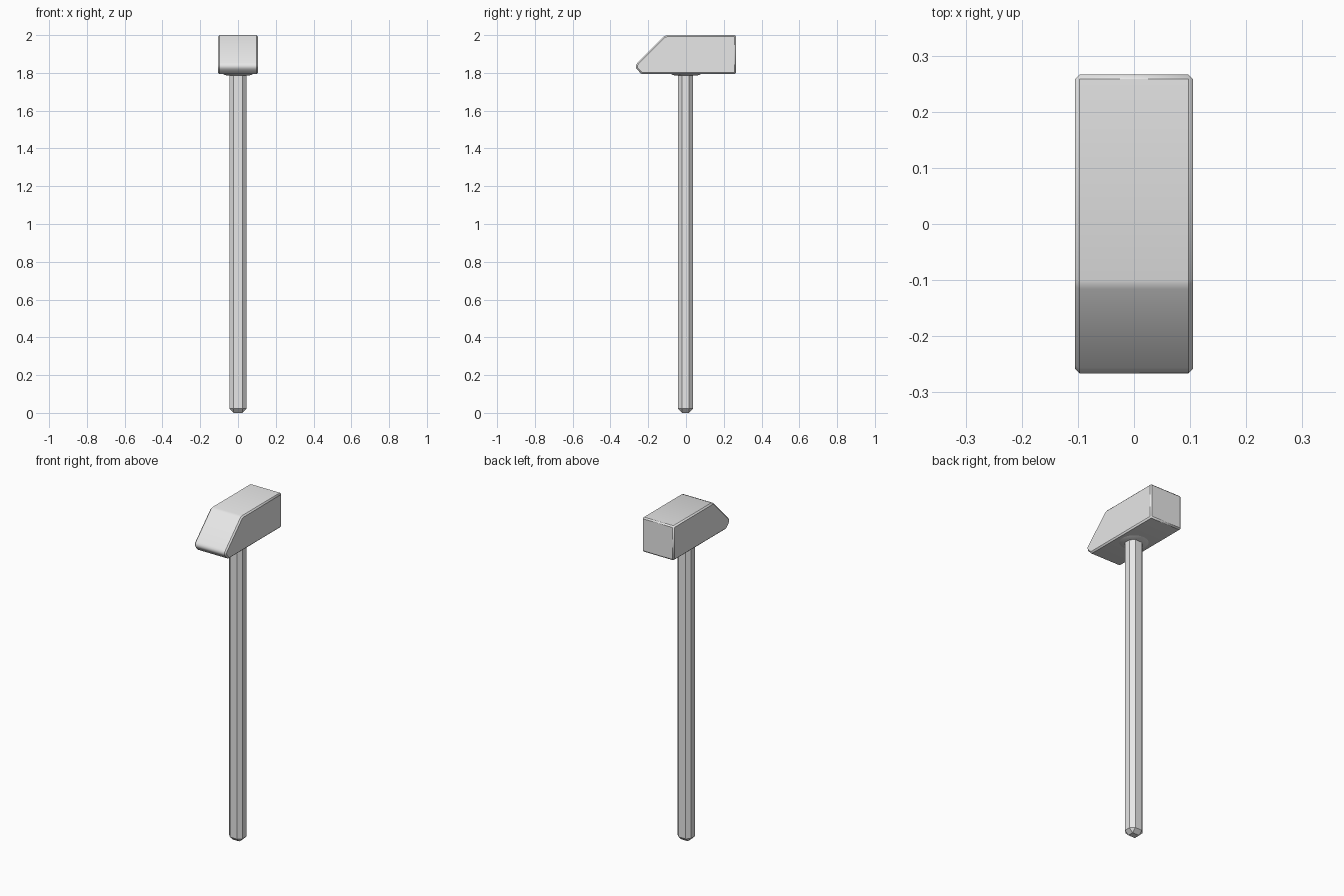
import bpy, bmesh, math
from mathutils import Matrix

cube = bpy.data.objects.get("Cube")
if cube:
    bpy.data.objects.remove(cube, do_unlink=True)

# One plain grey for every part
grey = bpy.data.materials.new("light grey")
grey.use_nodes = True
grey.diffuse_color = (0.8, 0.8, 0.8, 1)
grey.node_tree.nodes["Principled BSDF"].inputs["Base Color"].default_value = grey.diffuse_color


def add_part(name, bm):
    bmesh.ops.recalc_face_normals(bm, faces=bm.faces[:])
    mesh = bpy.data.meshes.new(name)
    bm.to_mesh(mesh)
    bm.free()
    mesh.materials.append(grey)
    obj = bpy.data.objects.new(name, mesh)
    bpy.context.collection.objects.link(obj)
    return obj


def chamfer(obj, width, angle):
    mod = obj.modifiers.new("chamfer", "BEVEL")
    mod.width, mod.segments = width, 1
    mod.limit_method, mod.angle_limit = "ANGLE", math.radians(angle)


def smooth(obj, angle):
    bpy.ops.object.select_all(action="DESELECT")
    obj.select_set(True)
    bpy.context.view_layer.objects.active = obj
    bpy.ops.object.shade_smooth_by_angle(angle=math.radians(angle))


# Handle: tall box whose chamfers make it eight-sided
bm = bmesh.new()
bmesh.ops.create_cube(bm, size=1)
bmesh.ops.transform(bm, matrix=Matrix.Translation((0, -0.002, 0.95))
                    @ Matrix.Diagonal((0.09, 0.08, 1.9, 1)), verts=bm.verts[:])
handle = add_part("handle", bm)
chamfer(handle, 0.022, 40)

# Head: side profile (y, z) extruded across x, with a sloped rounded nose
profile = [(0.266, 1.793), (0.266, 2.0), (-0.1, 2.0), (-0.116, 1.994),
           (-0.257, 1.853), (-0.264, 1.844), (-0.266, 1.834), (-0.264, 1.825),
           (-0.258, 1.817), (-0.239, 1.797), (-0.228, 1.793)]
bm = bmesh.new()
side = bm.faces.new([bm.verts.new((-0.105, y, z)) for y, z in profile])
swept = bmesh.ops.extrude_face_region(bm, geom=[side])["geom"]
bmesh.ops.translate(bm, vec=(0.21, 0, 0),
                    verts=[v for v in swept if isinstance(v, bmesh.types.BMVert)])
head = add_part("head", bm)
smooth(head, 35)
chamfer(head, 0.008, 50)

# Collar: shallow swelling where the handle enters the head
bm = bmesh.new()
bmesh.ops.create_cone(bm, cap_ends=True, segments=32, radius1=0.06, radius2=0.09,
                      depth=0.012, matrix=Matrix.Translation((0, 0, 1.792)))
collar = add_part("collar", bm)
smooth(collar, 35)
